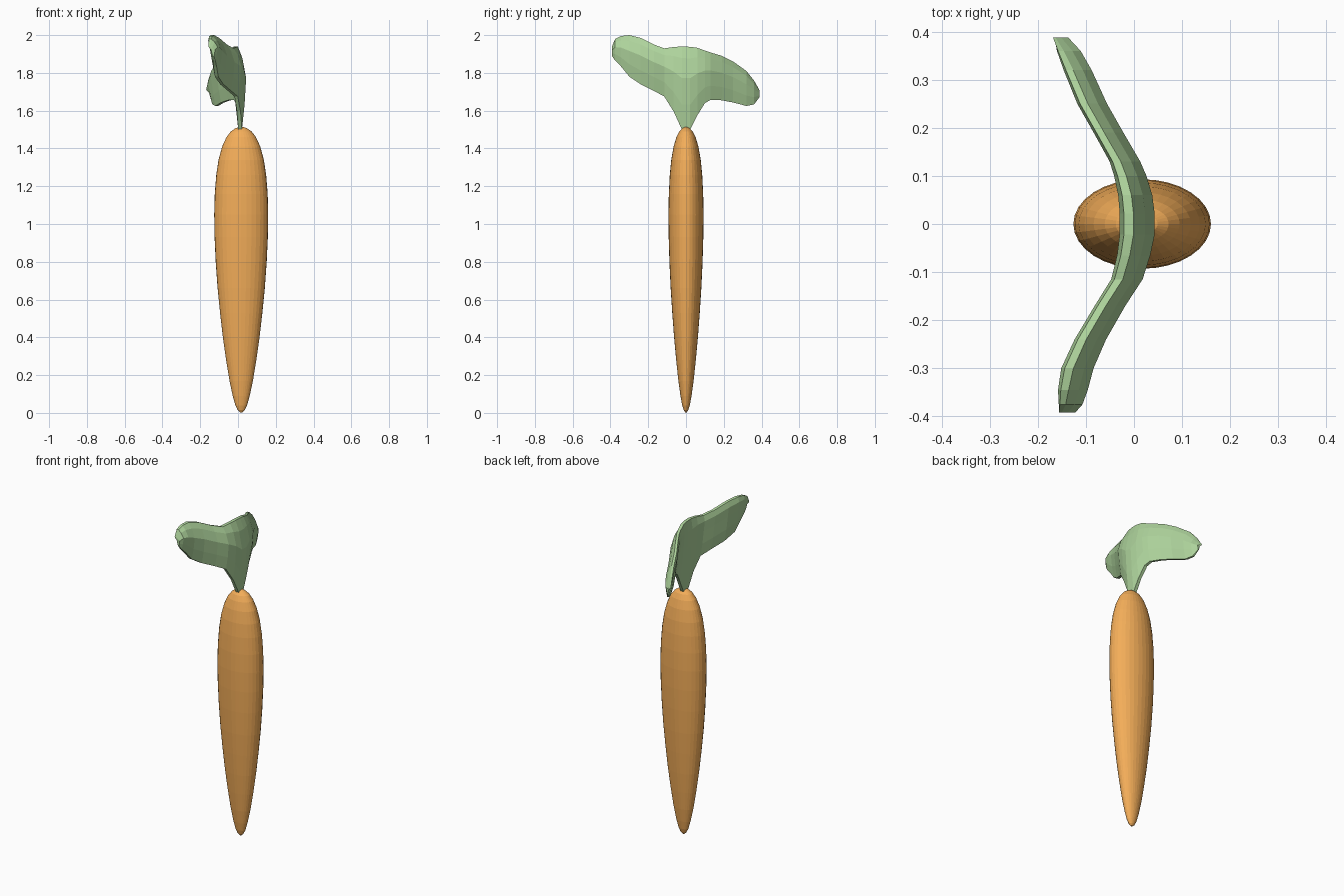
import bpy, bmesh, math


def material(name, color):
    m = bpy.data.materials.new(name)
    m.diffuse_color = color
    return m


def loft(name, rings, mat):
    """Skin a list of closed rings and cap both ends."""
    bm = bmesh.new()
    loops = [[bm.verts.new(p) for p in ring] for ring in rings]
    n = len(loops[0])
    for a, b in zip(loops, loops[1:]):
        for i in range(n):
            j = (i + 1) % n
            bm.faces.new((a[i], a[j], b[j], b[i]))
    bm.faces.new(loops[0][::-1])
    bm.faces.new(loops[-1])
    bmesh.ops.recalc_face_normals(bm, faces=bm.faces)
    me = bpy.data.meshes.new(name)
    bm.to_mesh(me)
    bm.free()
    ob = bpy.data.objects.new(name, me)
    bpy.context.collection.objects.link(ob)
    me.materials.append(mat)
    return ob


orange = material("orange", (0.90, 0.42, 0.10, 1))
green = material("green", (0.42, 0.65, 0.33, 1))

# Root: flattened lathe, (height, half width)
profile = [(0.003, 0.006), (0.015, 0.019), (0.04, 0.031), (0.09, 0.045),
           (0.17, 0.062), (0.28, 0.080), (0.40, 0.097), (0.53, 0.112),
           (0.66, 0.125), (0.80, 0.135), (0.93, 0.141), (1.05, 0.143),
           (1.16, 0.140), (1.26, 0.132), (1.34, 0.120), (1.41, 0.101),
           (1.46, 0.078), (1.49, 0.055), (1.506, 0.032), (1.513, 0.012)]
SIDES = 32
root = []
for z, r in profile:
    root.append([(0.017 + r * math.cos(2 * math.pi * i / SIDES),
                  0.65 * r * math.sin(2 * math.pi * i / SIDES), z)
                 for i in range(SIDES)])
loft("carrot_root", root, orange)

# Leaves and stem: one thick sheet lofted along y
# (y, centre x, bottom z, top z, half thickness)
sections = [(-0.392, -0.131, 1.89, 1.94, 0.010), (-0.375, -0.126, 1.865, 1.98, 0.020),
            (-0.345, -0.122, 1.835, 1.995, 0.027), (-0.30, -0.113, 1.78, 2.0, 0.030),
            (-0.24, -0.086, 1.74, 1.985, 0.029), (-0.17, -0.045, 1.705, 1.95, 0.028),
            (-0.115, -0.010, 1.675, 1.93, 0.029), (-0.065, 0.004, 1.595, 1.937, 0.031),
            (-0.022, 0.011, 1.50, 1.94, 0.033), (0.022, 0.011, 1.50, 1.938, 0.033),
            (0.06, 0.007, 1.575, 1.933, 0.032), (0.10, -0.003, 1.64, 1.918, 0.030),
            (0.13, -0.014, 1.657, 1.908, 0.028), (0.19, -0.048, 1.655, 1.89, 0.027),
            (0.25, -0.082, 1.643, 1.86, 0.027), (0.32, -0.112, 1.625, 1.81, 0.025),
            (0.36, -0.130, 1.633, 1.76, 0.020), (0.388, -0.144, 1.67, 1.71, 0.008)]
# cross-section: (fraction of height, fraction of thickness)
shape = [(0, 0.30), (0.3, 0.72), (0.62, 1), (0.86, 0.8), (1, 0.3)]
leaf = []
for y, x, zb, zt, t in sections:
    def pt(f, w):
        lean = -0.022 * max(0, f - 0.6) / 0.4
        return (x + lean + w * t, y, zb + f * (zt - zb))
    leaf.append([pt(f, w) for f, w in shape] + [pt(f, -w) for f, w in reversed(shape)])
loft("leaves", leaf, green)
